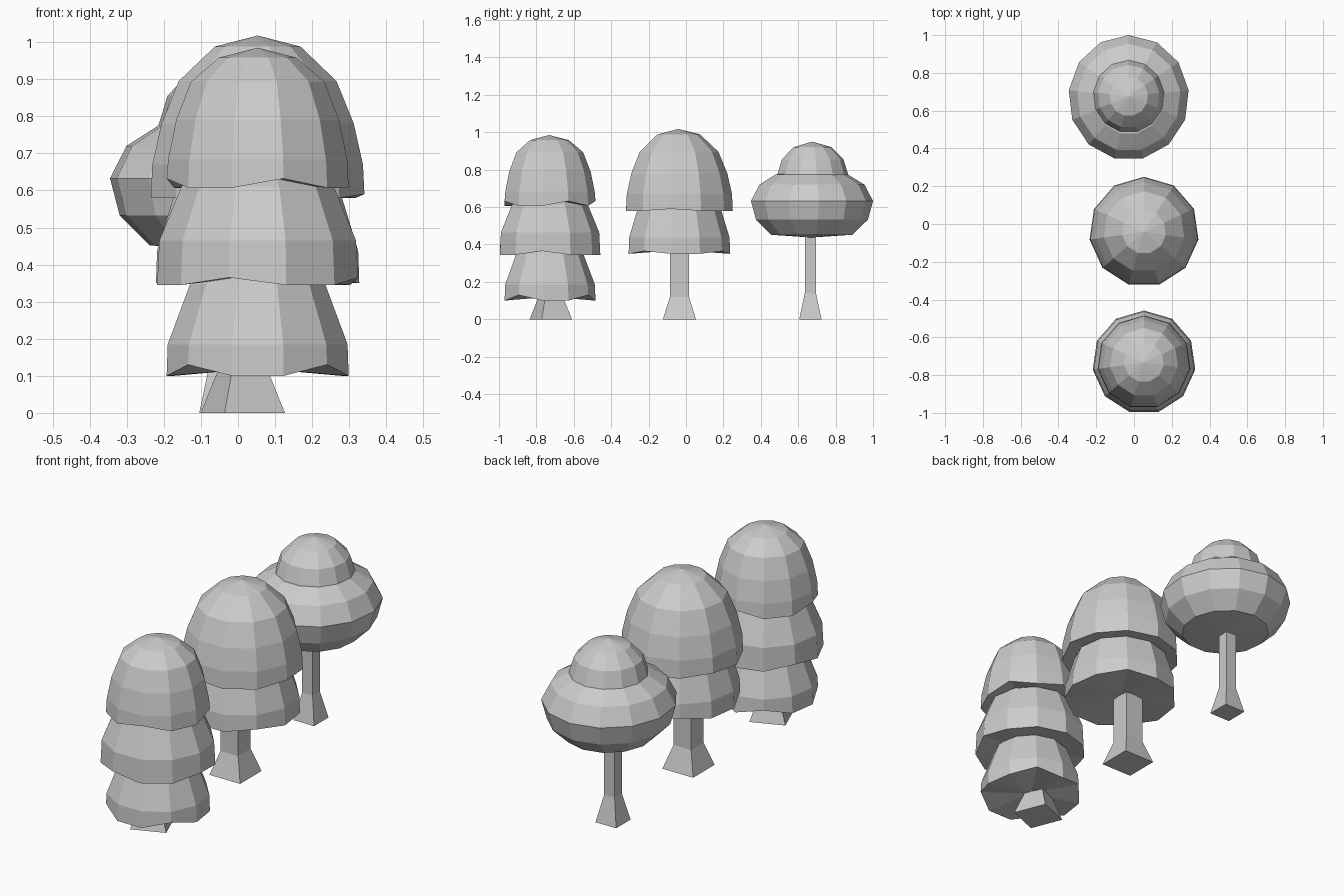
import bpy, bmesh, math

cube = bpy.data.objects.get("Cube")
if cube:
    bpy.data.objects.remove(cube, do_unlink=True)

grey = bpy.data.materials.new("plain_grey")
grey.use_nodes = True
grey.diffuse_color = (0.6, 0.6, 0.6, 1)
grey.node_tree.nodes["Principled BSDF"].inputs["Base Color"].default_value = (0.6, 0.6, 0.6, 1)


def loft(name, rings, loc, bottom=None, top=None, angle=0):
    """Skin a stack of vertex rings, closing the ends with a fan or a flat face."""
    bm = bmesh.new()
    loops = [[bm.verts.new(p) for p in ring] for ring in rings]
    n = len(loops[0])
    for low, high in zip(loops, loops[1:]):
        for i in range(n):
            j = (i + 1) % n
            bm.faces.new((low[i], low[j], high[j], high[i]))
    for loop, pole in ((loops[0], bottom), (loops[-1], top)):
        if pole is None:
            bm.faces.new(loop)
        else:
            tip = bm.verts.new((0, 0, pole))
            for i in range(n):
                bm.faces.new((loop[i], loop[(i + 1) % n], tip))
    bmesh.ops.recalc_face_normals(bm, faces=bm.faces)
    mesh = bpy.data.meshes.new(name)
    bm.to_mesh(mesh)
    bm.free()
    mesh.materials.append(grey)
    obj = bpy.data.objects.new(name, mesh)
    obj.location = (*loc, 0)
    obj.rotation_euler.z = angle
    bpy.context.collection.objects.link(obj)


def crown(name, loc, profile, bottom, top, sides=11, lift=0, phase=0, squash=1):
    """Faceted foliage tier; every third rim corner is lifted for a ragged hem."""
    rings = []
    for k, (r, z) in enumerate(profile):
        ring = []
        for i in range(sides):
            a = math.pi / 2 + math.tau * i / sides
            up = lift if k == 0 and i % 3 == phase else 0
            ring.append((r * squash * math.cos(a), r * math.sin(a), z + up))
        rings.append(ring)
    loft(name, rings, loc, bottom, top)


def trunk(name, loc, base, waist, flare, height, angle=0):
    """Square trunk with a flared foot."""
    corners = ((-1, -1), (1, -1), (1, 1), (-1, 1))
    rings = [[(x * s / 2, y * s / 2, z) for x, y in corners]
             for s, z in ((base, 0), (waist, flare), (waist, height))]
    loft(name, rings, loc, angle=angle)


# Front tree: three tiers
front = (0.053, -0.732)
trunk("front_trunk", (0.013, -0.723), 0.175, 0.1, 0.12, 0.2, math.radians(21.7))
crown("front_lower_tier", front, [(0.248, 0.1), (0.245, 0.185), (0.185, 0.345), (0.13, 0.4)],
      0.12, 0.42, lift=0.03, phase=1)
crown("front_middle_tier", front, [(0.274, 0.345), (0.268, 0.465), (0.208, 0.61), (0.14, 0.66)],
      0.37, 0.68, lift=0.02, phase=2)
crown("front_top_tier", front,
      [(0.248, 0.607), (0.244, 0.683), (0.222, 0.79), (0.182, 0.893), (0.106, 0.958)],
      0.63, 0.985, lift=0.025)

# Middle tree: two tiers
middle = (0.053, -0.041)
trunk("middle_trunk", (0.01, -0.035), 0.177, 0.102, 0.12, 0.4)
crown("middle_lower_tier", middle, [(0.277, 0.35), (0.274, 0.437), (0.23, 0.58), (0.16, 0.64)],
      0.37, 0.66, lift=0.015, phase=1)
crown("middle_top_tier", middle,
      [(0.291, 0.58), (0.287, 0.67), (0.262, 0.78), (0.215, 0.895), (0.117, 0.988)],
      0.6, 1.018, lift=0.01, phase=2)

# Back tree: wide disc with a small cap
back = (-0.028, 0.669)
trunk("back_trunk", (-0.045, 0.665), 0.119, 0.06, 0.14, 0.5)
crown("back_disc", back,
      [(0.22, 0.452), (0.304, 0.533), (0.331, 0.632), (0.285, 0.72), (0.195, 0.775)],
      0.437, 0.79, sides=13, squash=0.965)
crown("back_cap", (-0.028, 0.675), [(0.194, 0.768), (0.167, 0.855), (0.104, 0.92)],
      0.768, 0.95, sides=13, squash=0.98)
